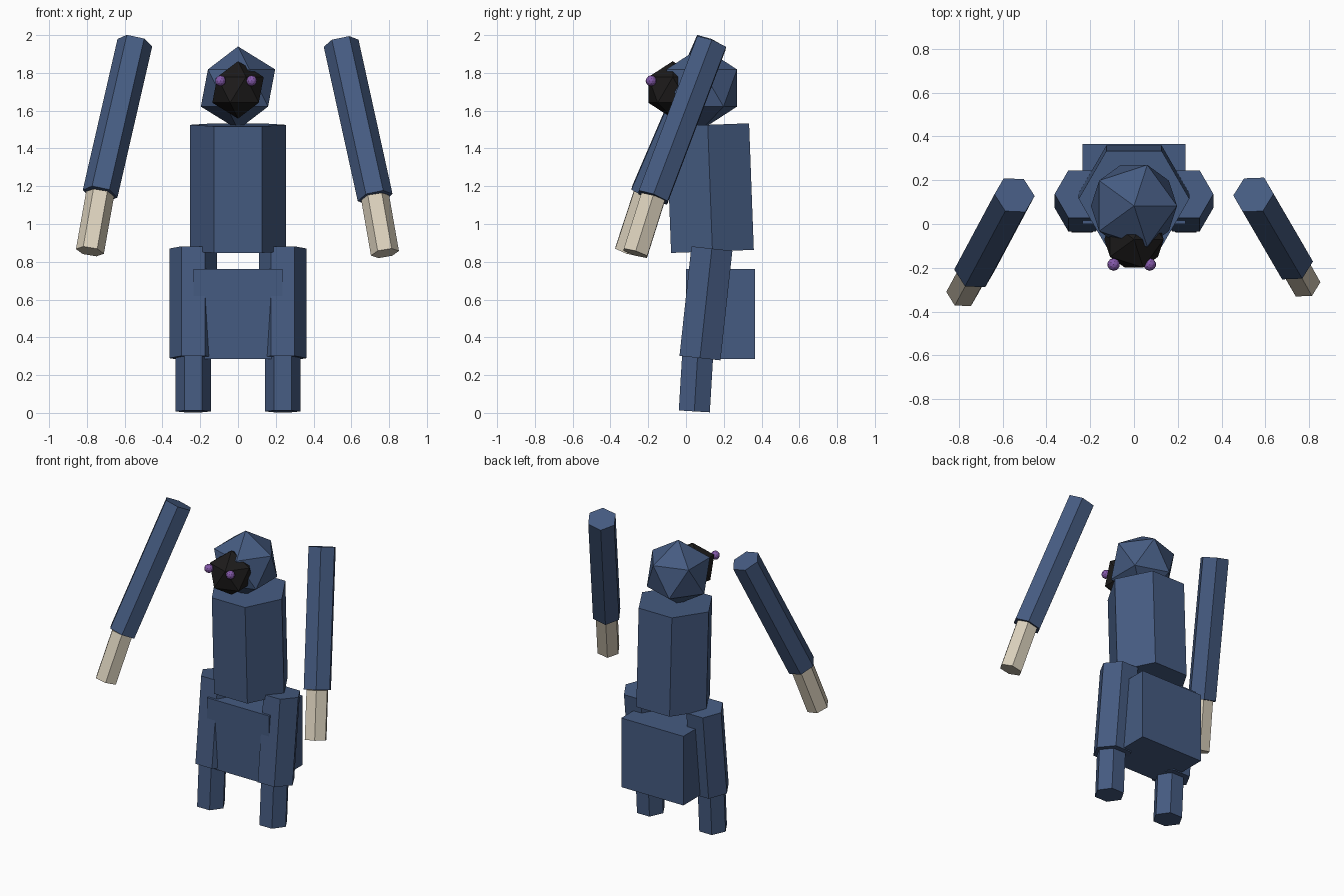
import bpy
import math
from mathutils import Matrix, Vector

if "Cube" in bpy.data.objects:
    bpy.data.objects.remove(bpy.data.objects["Cube"])


def material(name, rgb):
    mat = bpy.data.materials.new(name)
    mat.use_nodes = True
    color = (*rgb, 1)
    mat.diffuse_color = color
    mat.node_tree.nodes["Principled BSDF"].inputs["Base Color"].default_value = color
    return mat


blue = material("slate_blue", (0.06, 0.105, 0.22))
black = material("soft_black", (0.012, 0.011, 0.011))
bone = material("pale_bone", (0.70, 0.63, 0.50))
violet = material("violet", (0.23, 0.10, 0.40))


def finish(name, mat):
    obj = bpy.context.object
    obj.name = obj.data.name = name
    obj.data.materials.append(mat)
    return obj


def prism(name, start, end, radius, mat):
    """Six-sided bar between two points, with corners towards the sides."""
    start, end = Vector(start), Vector(end)
    axis = end - start
    bpy.ops.mesh.primitive_cylinder_add(vertices=6, radius=radius, depth=axis.length)
    obj = finish(name, mat)
    obj.data.transform(Matrix.Rotation(math.radians(30), 4, 'Z'))
    obj.location = (start + end) / 2
    obj.rotation_mode = 'QUATERNION'
    obj.rotation_quaternion = Vector((0, 0, 1)).rotation_difference(axis)
    return obj


def ball(name, center, radius, detail, mat):
    bpy.ops.mesh.primitive_ico_sphere_add(subdivisions=detail, radius=radius, location=center)
    return finish(name, mat)


# Torso and hip block
prism("torso", (0, 0.14, 0.855), (0, 0.115, 1.525), 0.253, blue)
bpy.ops.mesh.primitive_cube_add(size=1, location=(0, 0.183, 0.523))
finish("hip_block", blue).scale = (0.472, 0.366, 0.475)

# Head, face and eyes
ball("head", (0, 0.083, 1.72), 0.22, 1, blue)
ball("face", (0, -0.07, 1.71), 0.152, 1, black)
ball("right_eye", (-0.093, -0.185, 1.758), 0.029, 2, violet)
ball("left_eye", (0.072, -0.185, 1.758), 0.029, 2, violet)

# Legs
for side, s in (("left", 1), ("right", -1)):
    x = 0.237 * s
    prism(side + "_upper_leg", (x, 0.074, 0.29), (x, 0.137, 0.87), 0.126, blue)
    prism(side + "_lower_leg", (x, 0.044, 0.008), (x, 0.062, 0.31), 0.095, blue)

# Detached arms, each posed slightly differently
arms = {
    "right": ((-0.546, 0.132, 1.96), (-0.73, -0.212, 1.16), (-0.784, -0.312, 0.855)),
    "left": ((0.546, 0.134, 1.957), (0.726, -0.175, 1.14), (0.778, -0.268, 0.845)),
}
for side, (shoulder, wrist, tip) in arms.items():
    prism(side + "_arm", wrist, shoulder, 0.094, blue)
    prism(side + "_hand", tip, wrist, 0.075, bone)
